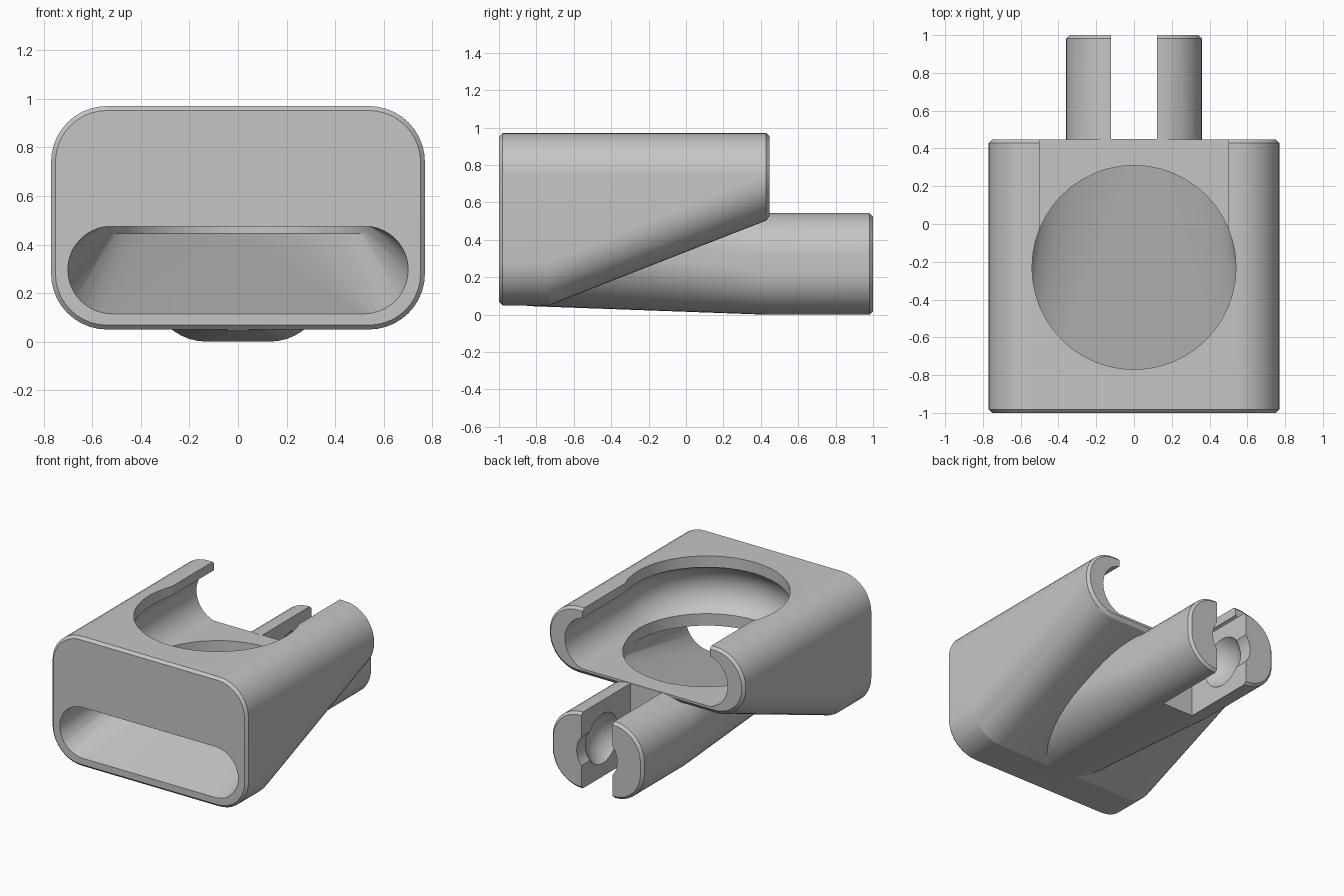
import bpy, bmesh
from math import sin, cos, pi, radians

cube = bpy.data.objects.get("Cube")
if cube:
    bpy.data.objects.remove(cube, do_unlink=True)

grey = bpy.data.materials.new("plain_grey")
grey.use_nodes = True
grey.diffuse_color = (0.56, 0.56, 0.56, 1)
grey.node_tree.nodes["Principled BSDF"].inputs["Base Color"].default_value = grey.diffuse_color

CORNER = 0.23      # outer corner radius
BEVEL = 0.018      # end chamfers
FAN_Y = -0.23      # centre of the round opening
FAN_R = 0.54
PIVOT_Z = 0.27     # centre height of the clip


def finish(name, bm):
    bmesh.ops.recalc_face_normals(bm, faces=bm.faces)
    mesh = bpy.data.meshes.new(name)
    bm.to_mesh(mesh)
    bm.free()
    mesh.materials.append(grey)
    obj = bpy.data.objects.new(name, mesh)
    bpy.context.collection.objects.link(obj)
    return obj


def section(y, half, low, high, r, inset=0.0, steps=10):
    """Rounded rectangle in the XZ plane at depth y."""
    pts = []
    for k, (sx, top) in enumerate([(1, 1), (-1, 1), (-1, 0), (1, 0)]):
        cx = sx * (half - r)
        cz = high - r if top else low + r
        for i in range(steps + 1):
            a = (k + i / steps) * pi / 2
            pts.append((cx + (r - inset) * cos(a), y, cz + (r - inset) * sin(a)))
    return pts


def loft(name, rings):
    bm = bmesh.new()
    rows = [[bm.verts.new(p) for p in ring] for ring in rings]
    n = len(rows[0])
    for a, b in zip(rows, rows[1:]):
        for i in range(n):
            bm.faces.new((a[i], a[(i + 1) % n], b[(i + 1) % n], b[i]))
    bm.faces.new(rows[0])
    bm.faces.new(rows[-1])
    return finish(name, bm)


def hull(name, points):
    bm = bmesh.new()
    for p in points:
        bm.verts.new(p)
    res = bmesh.ops.convex_hull(bm, input=bm.verts)
    loose = {g for g in res["geom_interior"] + res["geom_unused"]
             if isinstance(g, bmesh.types.BMVert)}
    bmesh.ops.delete(bm, geom=list(loose), context="VERTS")
    bmesh.ops.dissolve_limit(bm, angle_limit=radians(0.2), verts=bm.verts, edges=bm.edges)
    return finish(name, bm)


def circle(radius, z, count=48):
    return [(radius * cos(2 * pi * i / count), FAN_Y + radius * sin(2 * pi * i / count), z)
            for i in range(count)]


def box(name, low, high):
    return hull(name, [(x, y, z) for x in (low[0], high[0])
                       for y in (low[1], high[1]) for z in (low[2], high[2])])


def combine(target, other, operation):
    mod = target.modifiers.new(operation.lower(), "BOOLEAN")
    mod.operation = operation
    mod.solver = "EXACT"
    mod.object = other
    bpy.context.view_layer.objects.active = target
    bpy.ops.object.modifier_apply(modifier=mod.name)
    bpy.data.objects.remove(other, do_unlink=True)


# Housing: rounded block whose underside rises towards the back
def housing_ring(y, low, inset=0.0):
    return section(y, 0.77, low, 0.97, CORNER, inset)


housing = loft("fan_duct_housing", [
    housing_ring(-1, 0.05, BEVEL), housing_ring(-1 + BEVEL, 0.05),
    housing_ring(-0.73, 0.05), housing_ring(0.447 - BEVEL, 0.503),
    housing_ring(0.447, 0.51, BEVEL)])


# Clip: rounded bar that grows out of the underside
def clip_ring(y, inset=0.0):
    return section(y, 0.36, 0.0, 0.542, CORNER, inset)


clip = loft("mounting_clip", [
    section(-0.85, 0.36, 0.046, 0.76, 0.33), clip_ring(0.42),
    clip_ring(1 - BEVEL), clip_ring(1, BEVEL)])
combine(housing, clip, "UNION")

# Air duct from the round floor opening to the front slot
slot = section(-1.02, 0.705, 0.109, 0.475, 0.1829)
duct = hull("duct_cutter", slot + circle(FAN_R, 0.445) + circle(FAN_R, 0.475))
combine(housing, duct, "DIFFERENCE")

# Fan pocket: flat floor and roof, bulging side wall, open at the back
pocket_points = []
for i in range(17):
    a = radians(74.8) * (i / 8 - 1)
    reach, z = 0.453 + 0.187 * cos(a), 0.7245 + 0.187 * sin(a)
    pocket_points += circle(reach, z) + [(-reach, 0.6, z), (reach, 0.6, z)]
combine(housing, hull("pocket_cutter", pocket_points), "DIFFERENCE")

# Round opening through roof and floor, and the roof slot behind it
opening = hull("opening_cutter", circle(FAN_R, 0.46) + circle(FAN_R, 1.1))
combine(housing, opening, "DIFFERENCE")
roof_slot = box("roof_slot_cutter", (-0.5, FAN_Y, 0.72), (0.5, 0.6, 1.1))
combine(housing, roof_slot, "DIFFERENCE")

# Gap between the two clip arms
gap = box("gap_cutter", (-0.123, 0.449, -0.1), (0.123, 1.1, 0.7))
combine(housing, gap, "DIFFERENCE")

# Ball socket and its entry bore
bm = bmesh.new()
bmesh.ops.create_uvsphere(bm, u_segments=32, v_segments=20, radius=0.215)
bmesh.ops.translate(bm, verts=bm.verts, vec=(0, 0.76, PIVOT_Z))
combine(housing, finish("socket_cutter", bm), "DIFFERENCE")
bore = loft("bore_cutter", [section(y, 0.16, PIVOT_Z - 0.16, PIVOT_Z + 0.16, 0.1599)
                            for y in (0.77, 1.1)])
combine(housing, bore, "DIFFERENCE")

# Smooth curves, keep the hard edges
bpy.ops.object.select_all(action="DESELECT")
housing.select_set(True)
bpy.context.view_layer.objects.active = housing
bpy.ops.object.shade_smooth_by_angle(angle=radians(14))
